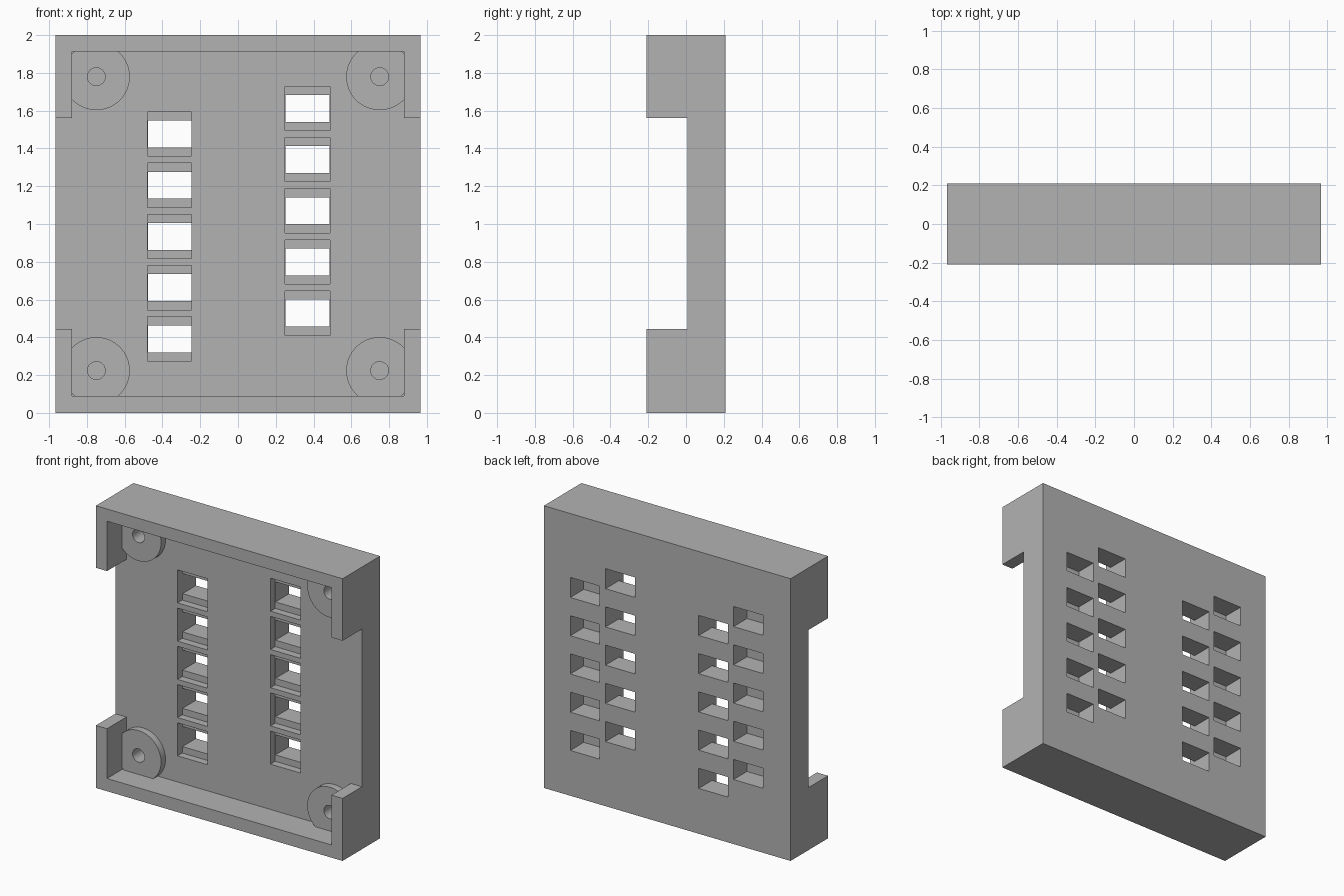
import bpy, bmesh
from mathutils import Matrix, Vector

cube = bpy.data.objects.get("Cube")
if cube:
    bpy.data.objects.remove(cube, do_unlink=True)

# Overall sizes
HALF_W, BACK, FRONT, HEIGHT = 0.967, 0.21, -0.21, 2.0
FLOOR = 0.007           # front face of the plate
LEDGE = 0.06            # depth at which the front recesses stop
PITCH, ROWS = 0.271, 5
WIN_H, LIP = 0.142, 0.046

grey = bpy.data.materials.new("mid_grey")
grey.use_nodes = True
grey.diffuse_color = (0.45, 0.45, 0.45, 1)
grey.node_tree.nodes["Principled BSDF"].inputs["Base Color"].default_value = (0.45, 0.45, 0.45, 1)


def add_box(bm, x0, x1, y0, y1, z0, z1):
    size = Vector((x1 - x0, y1 - y0, z1 - z0))
    mid = Vector((x0 + x1, y0 + y1, z0 + z1)) / 2
    bmesh.ops.create_cube(bm, size=1, matrix=Matrix.LocRotScale(mid, None, size))


def add_disc(bm, x, z, radius, y0, y1):
    turn = Matrix.Rotation(1.5707963, 4, "X")
    bmesh.ops.create_cone(bm, cap_ends=True, segments=64, radius1=radius, radius2=radius,
                          depth=y1 - y0, matrix=Matrix.Translation((x, (y0 + y1) / 2, z)) @ turn)


def make(name, bm):
    mesh = bpy.data.meshes.new(name)
    bmesh.ops.recalc_face_normals(bm, faces=bm.faces)
    bm.to_mesh(mesh)
    bm.free()
    mesh.materials.append(grey)
    obj = bpy.data.objects.new(name, mesh)
    bpy.context.collection.objects.link(obj)
    return obj


def combine(target, name, bm, operation="DIFFERENCE"):
    tool = make(name, bm)
    tool.hide_render = True
    mod = target.modifiers.new(name, "BOOLEAN")
    mod.object, mod.operation, mod.solver = tool, operation, "EXACT"
    bpy.context.view_layer.objects.active = target
    bpy.ops.object.modifier_apply(modifier=mod.name)
    bpy.data.objects.remove(tool, do_unlink=True)


# Solid block
bm = bmesh.new()
add_box(bm, -HALF_W, HALF_W, FRONT, BACK, 0, HEIGHT)
housing = make("housing", bm)

# Shallow tray behind the rim
bm = bmesh.new()
add_box(bm, -0.88, 0.88, FRONT - 0.1, FLOOR, 0.09, 1.913)
combine(housing, "tray_cutter", bm)

# Wide notch through both side walls
bm = bmesh.new()
add_box(bm, -1.2, 1.2, FRONT - 0.1, FLOOR, 0.443, 1.56)
combine(housing, "side_notch_cutter", bm)

# Round corner bosses, then their blind screw holes
corners = [(x, z) for x in (-0.75, 0.75) for z in (0.224, 1.78)]
bm = bmesh.new()
for x, z in corners:
    add_disc(bm, x, z, 0.177, FLOOR - 0.05, FLOOR + 0.05)
combine(housing, "corner_bosses", bm, "UNION")
bm = bmesh.new()
for x, z in corners:
    add_disc(bm, x, z, 0.047, FLOOR - 0.1, 0.12)
combine(housing, "screw_hole_cutter", bm)

# Per side: x range of the open slot, x range of the blind pocket, lowest sill of each
sides = [((-0.477, -0.247), (-0.75, -0.52), 0.321, 0.457),
         ((0.252, 0.484), (0.53, 0.76), 0.457, 0.321)]
windows, recesses = bmesh.new(), bmesh.new()
for slot, pocket, slot_z, pocket_z in sides:
    for row in range(ROWS):
        z = slot_z + row * PITCH
        add_box(windows, *slot, FLOOR - 0.1, BACK + 0.1, z, z + WIN_H)
        add_box(recesses, slot[0] - 0.002, slot[1] + 0.002, FLOOR - 0.1, LEDGE,
                z - LIP, z + WIN_H + LIP)
        z = pocket_z + row * PITCH
        add_box(windows, *pocket, LEDGE, BACK + 0.1, z, z + WIN_H)
combine(housing, "window_cutter", windows)
combine(housing, "recess_cutter", recesses)

# Smooth the round walls, keep hard edges
bpy.ops.object.select_all(action="DESELECT")
housing.select_set(True)
bpy.context.view_layer.objects.active = housing
bpy.ops.object.shade_smooth_by_angle()
